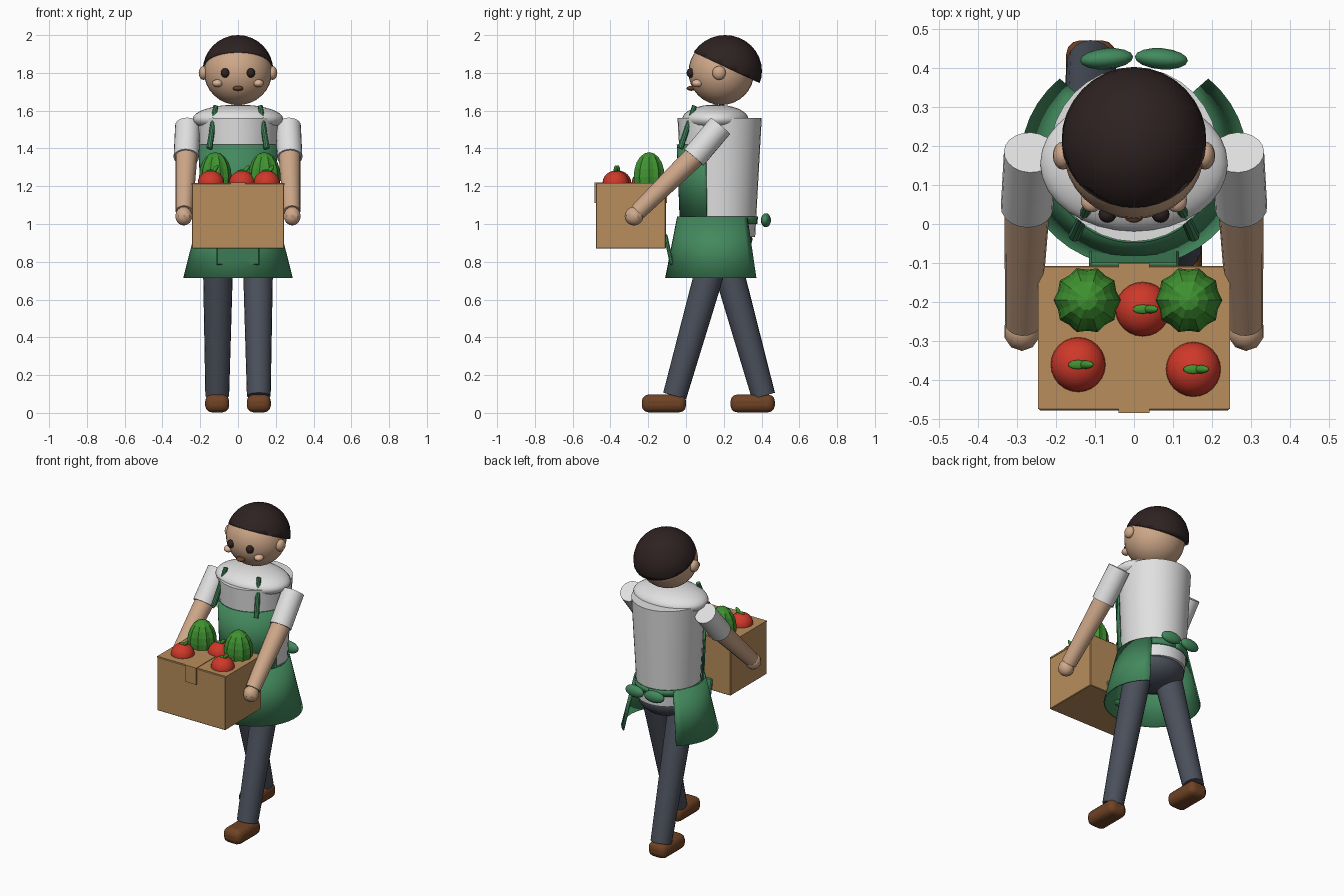
import bpy
import bmesh
import math
from mathutils import Vector

cube = bpy.data.objects.get("Cube")
if cube:
    bpy.data.objects.remove(cube, do_unlink=True)


def material(name, r, g, b):
    m = bpy.data.materials.new(name)
    m.use_nodes = True
    m.diffuse_color = (r, g, b, 1)
    bsdf = m.node_tree.nodes["Principled BSDF"]
    bsdf.inputs["Base Color"].default_value = (r, g, b, 1)
    bsdf.inputs["Roughness"].default_value = 0.8
    return m


SKIN = material("skin", 0.62, 0.39, 0.25)
CHEEK = material("cheek", 0.72, 0.45, 0.31)
HAIR = material("dark_hair", 0.028, 0.016, 0.016)
SHIRT = material("white_shirt", 0.75, 0.75, 0.75)
APRON = material("apron_green", 0.055, 0.25, 0.11)
DENIM = material("slate_trousers", 0.07, 0.08, 0.105)
LEATHER = material("brown_leather", 0.16, 0.055, 0.018)
CARTON = material("carton", 0.48, 0.27, 0.105)
TOMATO = material("tomato_red", 0.62, 0.04, 0.022)
LEAF = material("melon_green", 0.05, 0.29, 0.03)


def finish(name, mat, smooth=True):
    ob = bpy.context.object
    ob.name = name
    ob.data.materials.clear()
    ob.data.materials.append(mat)
    if smooth:
        bpy.ops.object.shade_smooth_by_angle(angle=math.radians(35))
    return ob


def ellipsoid(name, mat, loc, radii, seg=24, rot=(0, 0, 0), smooth=True):
    bpy.ops.mesh.primitive_uv_sphere_add(segments=seg, ring_count=max(8, seg // 2),
                                         location=loc, rotation=rot)
    bpy.context.object.scale = radii
    return finish(name, mat, smooth)


def rod(name, mat, a, b, r1, r2, verts=16):
    a, b = Vector(a), Vector(b)
    d = b - a
    bpy.ops.mesh.primitive_cone_add(vertices=verts, radius1=r1, radius2=r2, depth=d.length,
                                    location=(a + b) / 2,
                                    rotation=d.to_track_quat('Z', 'Y').to_euler())
    return finish(name, mat)


def block(name, mat, loc, size, bevel=0, segments=1, rot=(0, 0, 0)):
    bpy.ops.mesh.primitive_cube_add(size=1, location=loc, rotation=rot)
    ob = bpy.context.object
    ob.data.transform([[size[0], 0, 0, 0], [0, size[1], 0, 0],
                       [0, 0, size[2], 0], [0, 0, 0, 1]] and scale_matrix(size))
    if bevel:
        mod = ob.modifiers.new("bevel", 'BEVEL')
        mod.width, mod.segments = bevel, segments
    return finish(name, mat, smooth=segments > 1)


def scale_matrix(size):
    from mathutils import Matrix
    return Matrix.Diagonal((*size, 1))


def wrap(name, mat, cy, rings, half_angle, steps=32, thickness=0.008):
    """Open cloth shell around the body; rings are (rx, ry, z)."""
    bm = bmesh.new()
    rows = []
    for rx, ry, z in rings:
        angles = [math.radians(half_angle) * (2 * i / steps - 1) for i in range(steps + 1)]
        rows.append([bm.verts.new((rx * math.sin(a), cy - ry * math.cos(a), z)) for a in angles])
    for low, high in zip(rows, rows[1:]):
        for i in range(steps):
            bm.faces.new((low[i], low[i + 1], high[i + 1], high[i]))
    mesh = bpy.data.meshes.new(name)
    bm.to_mesh(mesh)
    bm.free()
    ob = bpy.data.objects.new(name, mesh)
    bpy.context.collection.objects.link(ob)
    bpy.ops.object.select_all(action='DESELECT')
    bpy.context.view_layer.objects.active = ob
    ob.select_set(True)
    mod = ob.modifiers.new("cloth", 'SOLIDIFY')
    mod.thickness = thickness
    return finish(name, mat)


# Head and hair cap trimmed along a line that drops toward the nape
ellipsoid("head", SKIN, (0, 0.187, 1.805), (0.18, 0.174, 0.175), 32)
hair = ellipsoid("hair", HAIR, (0, 0.207, 1.81), (0.187, 0.195, 0.19), 32)
bpy.ops.object.transform_apply(location=True, rotation=True, scale=True)
bm = bmesh.new()
bm.from_mesh(hair.data)
cut = bmesh.ops.bisect_plane(bm, geom=bm.verts[:] + bm.edges[:] + bm.faces[:],
                             plane_co=(0, 0.03, 1.915), plane_no=(0, 0.47, 1),
                             clear_inner=True)
bmesh.ops.holes_fill(bm, edges=[e for e in bm.edges if e.is_boundary])
bm.to_mesh(hair.data)
bm.free()
ellipsoid("mouth", LEATHER, (0, 0.028, 1.718), (0.028, 0.025, 0.013), 16)

# Shirt and hips
torso = rod("shirt_body", SHIRT, (0, 0.178, 0.93), (0, 0.178, 1.56), 0.188, 0.223, 32)
torso.scale.x = 0.97
ellipsoid("shirt_shoulders", SHIRT, (0, 0.155, 1.555), (0.24, 0.175, 0.077), 32)
ellipsoid("hips", DENIM, (0, 0.177, 0.92), (0.185, 0.175, 0.11))

# Apron
wrap("apron_skirt", APRON, 0.165, [(0.29, 0.275, 0.715), (0.208, 0.212, 1.04)], 139)
wrap("apron_bib", APRON, 0.178, [(0.208, 0.212, 1.03), (0.221, 0.227, 1.42)], 71)
wrap("apron_waistband", APRON, 0.178, [(0.2, 0.2, 1.0), (0.202, 0.203, 1.04)], 180)
block("apron_pocket", APRON, (0, -0.092, 0.865), (0.23, 0.02, 0.165), 0.006,
      rot=(math.radians(12), 0, 0))

# Paired parts: face details, straps, bow, arms and striding legs
for side, label in ((1, "left"), (-1, "right")):
    ellipsoid(label + "_ear", SKIN, (side * 0.182, 0.175, 1.8), (0.026, 0.036, 0.037), 16)
    ellipsoid(label + "_eye", HAIR, (side * 0.068, 0.025, 1.8), (0.023, 0.022, 0.025), 16)
    ellipsoid(label + "_cheek", CHEEK, (side * 0.108, 0.06, 1.745), (0.028, 0.03, 0.021), 16)
    rod(label + "_strap", APRON, (side * 0.152, -0.03, 1.4), (side * 0.118, 0.045, 1.625),
        0.016, 0.013, 10)
    ellipsoid(label + "_bow_loop", APRON, (side * 0.07, 0.423, 1.02), (0.068, 0.027, 0.037),
              16, (0, 0, side * -0.08))

    shoulder = (side * 0.266, 0.183, 1.52)
    cuff = (side * 0.274, 0.042, 1.353)
    wrist = (side * 0.285, -0.255, 1.065)
    rod(label + "_sleeve", SHIRT, shoulder, cuff, 0.067, 0.067, 20)
    rod(label + "_forearm", SKIN, (side * 0.273, 0.06, 1.372), wrist, 0.059, 0.045, 16)
    ellipsoid(label + "_hand", SKIN, (side * 0.287, -0.275, 1.042), (0.047, 0.05, 0.05), 10)

    ankle_y = 0.175 - side * 0.235
    rod(label + "_leg", DENIM, (side * 0.11, ankle_y, 0.09), (side * 0.105, 0.177, 0.93),
        0.063, 0.083, 20)
    block(label + "_shoe", LEATHER, (side * 0.11, 0.118 - side * 0.235 + 0.0, 0.05),
          (0.127, 0.234, 0.094), 0.035, 3)

# Carton with lid plate and a tape strip
block("carton_body", CARTON, (0, -0.292, 1.042), (0.486, 0.37, 0.344), 0.003)
block("carton_lid", CARTON, (0, -0.292, 1.212), (0.492, 0.362, 0.01))
block("carton_tape_top", CARTON, (0, -0.292, 1.216), (0.08, 0.384, 0.009))
for y, label in ((-0.48, "front"), (-0.104, "back")):
    block("carton_tape_" + label, CARTON, (0, y, 1.165), (0.08, 0.008, 0.105))

# Ribbed melons
for x, label in ((-0.12, "right"), (0.14, "left")):
    melon = ellipsoid(label + "_melon", LEAF, (x, -0.195, 1.25), (0.086, 0.086, 0.13),
                      20, smooth=False)
    for v in melon.data.vertices:
        if round(math.atan2(v.co.y, v.co.x) / (math.pi / 10)) % 2:
            v.co.x *= 0.91
            v.co.y *= 0.91

# Tomatoes with little bent stems
for i, (x, y) in enumerate(((-0.143, -0.36), (0.152, -0.372), (0.022, -0.218)), 1):
    ellipsoid(f"tomato_{i}", TOMATO, (x, y, 1.217), (0.07, 0.07, 0.066))
    ellipsoid(f"tomato_stem_{i}", LEAF, (x + 0.02, y, 1.288), (0.028, 0.011, 0.011),
              12, (0, math.radians(-50), 0))
    ellipsoid(f"tomato_leaf_{i}", LEAF, (x, y, 1.282), (0.026, 0.012, 0.006), 10)
